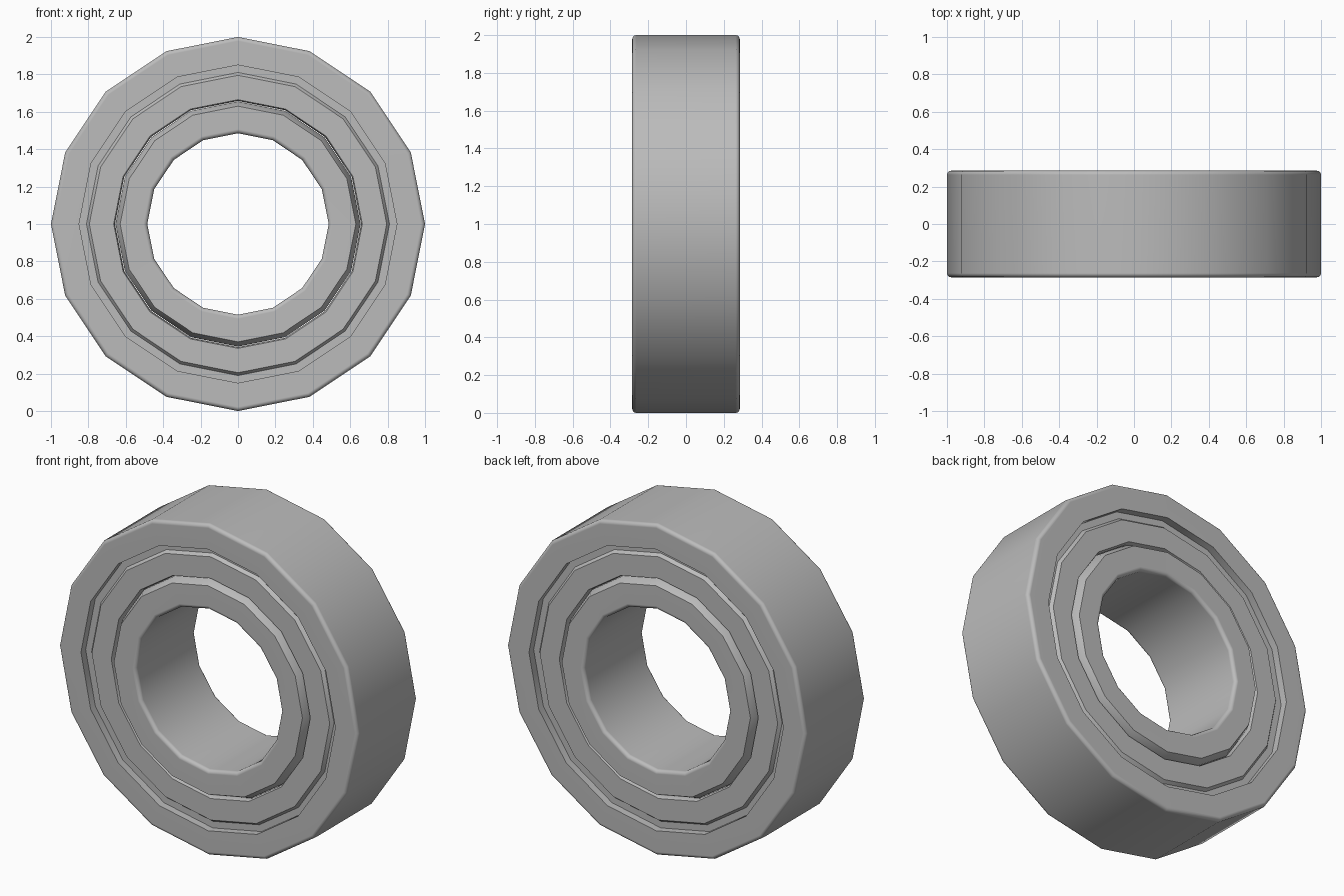
import bpy
import bmesh
import math
from mathutils import Vector, Matrix

SIDES = 16
HALF = 0.285      # half the bearing's thickness
ROUND = 0.022     # radius of the rounded rims

cube = bpy.data.objects.get("Cube")
if cube:
    bpy.data.objects.remove(cube, do_unlink=True)

steel = bpy.data.materials.new("steel grey")
steel.use_nodes = True
colour = (0.5, 0.5, 0.5, 1.0)
steel.diffuse_color = colour
steel.node_tree.nodes["Principled BSDF"].inputs["Base Color"].default_value = colour


def rounded_rim(radius, direction, steps=4):
    """Quarter arc from the cylinder wall at radius to the front face."""
    points = []
    for i in range(steps + 1):
        a = math.pi / 2 * i / steps
        r = radius + direction * ROUND * (1 - math.cos(a))
        points.append((r, ROUND * (1 - math.sin(a))))
    return points


def lathe(name, half_profile):
    """Spin a (radius, depth below front face) profile, mirrored front to back."""
    front = [(r, d - HALF) for r, d in half_profile]
    back = [(r, -y) for r, y in reversed(front)]
    bm = bmesh.new()
    verts = [bm.verts.new((r, y, 0)) for r, y in front + back]
    edges = [bm.edges.new((verts[i - 1], verts[i])) for i in range(len(verts))]
    bmesh.ops.spin(bm, geom=verts + edges, cent=Vector(), axis=(0, 1, 0),
                   angle=math.tau, steps=SIDES)
    bmesh.ops.remove_doubles(bm, verts=bm.verts, dist=1e-4)
    bmesh.ops.recalc_face_normals(bm, faces=bm.faces)
    bmesh.ops.transform(bm, matrix=Matrix.Translation((0, 0, 1)), verts=bm.verts)
    mesh = bpy.data.meshes.new(name)
    bm.to_mesh(mesh)
    bm.free()
    mesh.materials.append(steel)
    obj = bpy.data.objects.new(name, mesh)
    bpy.context.collection.objects.link(obj)
    bpy.ops.object.select_all(action='DESELECT')
    obj.select_set(True)
    bpy.context.view_layer.objects.active = obj
    bpy.ops.object.shade_smooth_by_angle(angle=math.radians(30))
    # Keep the broad faces flat beside the rounded rims
    weighted = obj.modifiers.new("face weighting", 'WEIGHTED_NORMAL')
    weighted.keep_sharp = True
    return obj


# Outer race with a recessed ledge inside its lip
lathe("outer_race", rounded_rim(1.0, -1) + [(0.85, 0), (0.85, 0.045), (0.80, 0.045)])

# Shield closing the gap between the races, with chamfered edges
lathe("shield", [(0.81, 0.06), (0.81, 0.045), (0.795, 0.025),
                 (0.665, 0.025), (0.658, 0.045), (0.658, 0.07)])

# Inner race with a chamfered outer shoulder and rounded bore
lathe("inner_race", rounded_rim(0.485, 1) + [(0.63, 0), (0.655, 0.05), (0.655, 0.09)])
